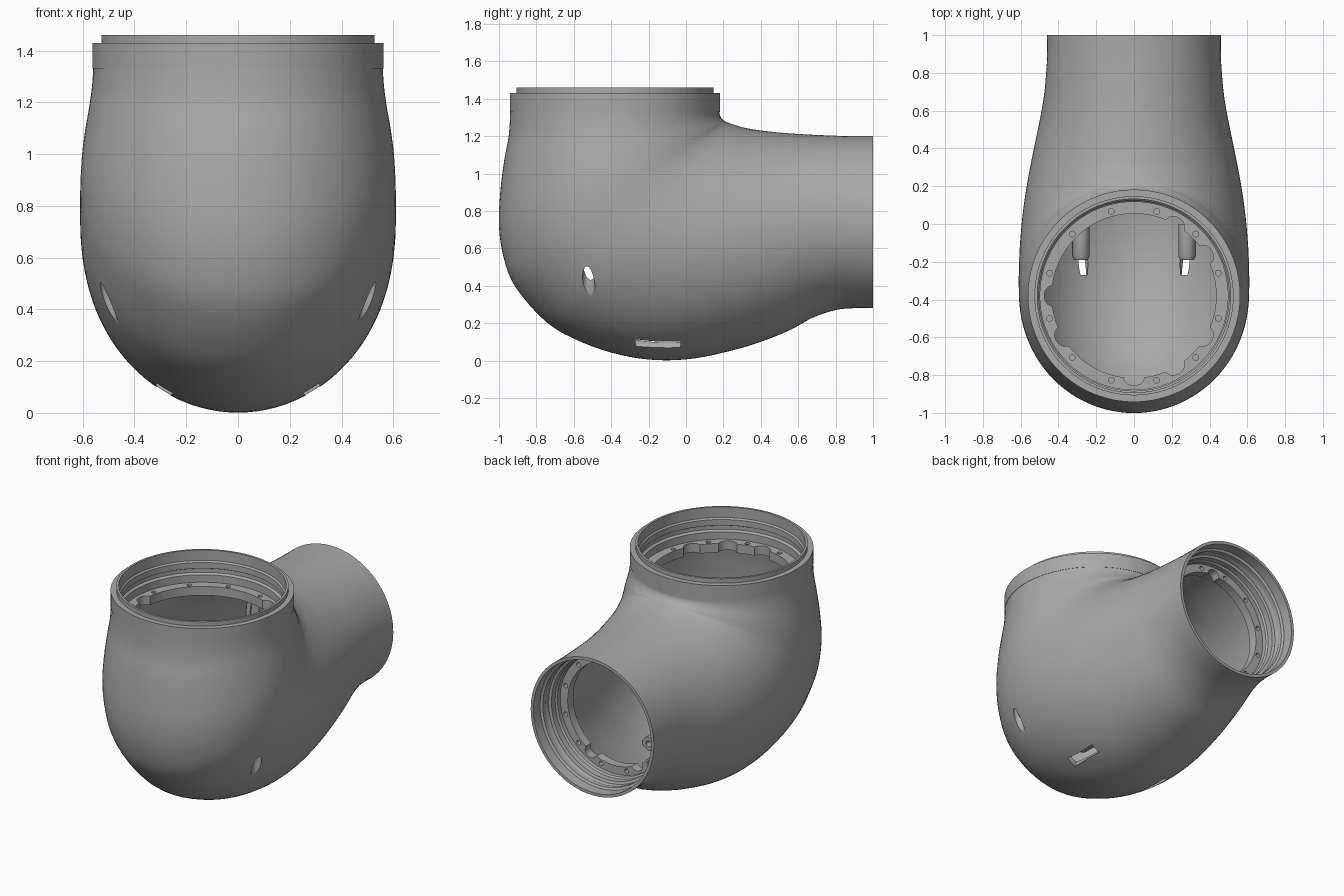
import bpy, bmesh, math
from mathutils import Matrix, Vector

if "Cube" in bpy.data.objects:
    bpy.data.objects.remove(bpy.data.objects["Cube"])

grey = bpy.data.materials.new("housing grey")
grey.use_nodes = True
grey.diffuse_color = (0.4, 0.4, 0.4, 1)
grey.node_tree.nodes["Principled BSDF"].inputs["Base Color"].default_value = (0.4, 0.4, 0.4, 1)

SEG = 96
COLLAR = Matrix.Translation((0, -0.38, 1.46))
TUBE = Matrix.Translation((0, 1, 0.74)) @ Matrix.Rotation(-math.pi / 2, 4, 'X')


def finish(name, bm):
    bmesh.ops.recalc_face_normals(bm, faces=bm.faces[:])
    mesh = bpy.data.meshes.new(name)
    bm.to_mesh(mesh)
    bm.free()
    mesh.materials.append(grey)
    ob = bpy.data.objects.new(name, mesh)
    bpy.context.collection.objects.link(ob)
    return ob


def skin(name, rings):
    """Closed surface through a loop of point rings."""
    bm = bmesh.new()
    loops = [[bm.verts.new(p) for p in ring] for ring in rings]
    for a, b in zip(loops, loops[1:] + loops[:1]):
        for i in range(len(a)):
            j = (i + 1) % len(a)
            bm.faces.new((a[i], a[j], b[j], b[i]))
    return finish(name, bm)


def circle(radius, z, matrix):
    """Ring about the local z axis; radius may depend on the angle."""
    pts = []
    for i in range(SEG * 2):
        a = math.pi * i / SEG
        r = radius(a) if callable(radius) else radius
        pts.append(matrix @ Vector((r * math.cos(a), r * math.sin(a), z)))
    return pts


def lathe(name, profile, matrix):
    return skin(name, [circle(r, z, matrix) for r, z in profile])


def rods(name, matrices, radius, length):
    bm = bmesh.new()
    for m in matrices:
        bmesh.ops.create_cone(bm, cap_ends=True, segments=24, radius1=radius,
                              radius2=radius, depth=length, matrix=m)
    return finish(name, bm)


def cut(ob, cutter):
    cutter.hide_render = True
    mod = ob.modifiers.new("holes", 'BOOLEAN')
    mod.operation, mod.solver, mod.object = 'DIFFERENCE', 'EXACT', cutter
    bpy.context.view_layer.objects.active = ob
    bpy.ops.object.modifier_apply(modifier=mod.name)
    bpy.data.objects.remove(cutter)


def smooth(ob, angle=30):
    bpy.ops.object.select_all(action='DESELECT')
    ob.select_set(True)
    bpy.context.view_layer.objects.active = ob
    bpy.ops.object.shade_smooth_by_angle(angle=math.radians(angle))


# Elbow stations: inner y, z; outer y, z; half width
stations = [
    (.18, 1.43, -.94, 1.43, .56), (.18, 1.33, -.94, 1.33, .56),
    (.182, 1.31, -.948, 1.2, .565), (.19, 1.295, -.972, 1.07, .575),
    (.20, 1.285, -.993, .9, .59), (.207, 1.281, -1, .72, .602),
    (.21, 1.279, -.975, .55, .608), (.213, 1.277, -.91, .39, .61),
    (.217, 1.276, -.74, .2, .61), (.22, 1.274, -.55, .095, .607),
    (.227, 1.271, -.35, .03, .6), (.24, 1.266, -.15, .002, .59),
    (.265, 1.258, .05, .012, .575), (.32, 1.243, .25, .055, .553),
    (.4, 1.23, .4, .1, .53), (.52, 1.217, .55, .16, .502),
    (.66, 1.208, .68, .23, .478), (.8, 1.202, .8, .27, .465),
    (.9, 1.2, .9, .28, .46), (1, 1.2, 1, .28, .46)]


def refine(rows, steps=4):
    """Smooth spline through the stations."""
    out = []
    for i in range(len(rows) - 1):
        p0, p1, p2, p3 = (rows[max(0, min(k, len(rows) - 1))] for k in range(i - 1, i + 3))
        for s in range(steps):
            t = s / steps
            out.append([b + t / 2 * (c - a + t * (2 * a - 5 * b + 4 * c - d
                        + t * (3 * (b - c) + d - a)))
                        for a, b, c, d in zip(p0, p1, p2, p3)])
    return out + [rows[-1]]


def section(row, wall=0.0):
    iy, iz, oy, oz, w = row
    inner, outer = Vector((0, iy, iz)), Vector((0, oy, oz))
    half = (outer - inner) / 2
    half *= 1 - wall / half.length
    mid = (inner + outer) / 2
    pts = []
    for i in range(SEG):
        a = math.tau * i / SEG
        pts.append(mid + half * math.cos(a) + Vector(((w - wall) * math.sin(a), 0, 0)))
    return pts


# Hollow elbow shell
rows = refine(stations)
shell = skin("elbow_shell", [section(r) for r in rows]
             + [section(r, 0.035 if i > 4 else 0.02) for i, r in enumerate(reversed(rows))])

# Screw access slots low in the shell
SIDES = (-1, 1)
TURN = Matrix.Rotation(math.pi / 2, 4, 'X')
cut(shell, rods("side_cutter", [Matrix.Translation((s * .5, -.52, .4)) for s in SIDES], .033, .36))
cut(shell, rods("under_cutter", [Matrix.Translation((s * .28, -.15, .1)) @ TURN for s in SIDES],
                .036, .24))
smooth(shell, 35)

# Stepped liners: outer band and raised lip on the collar, plain mouth on the tube
smooth(lathe("collar_liner", [
    (.562, -.13), (.562, -.03), (.527, -.03), (.527, 0), (.512, 0), (.512, -.07), (.503, -.08),
    (.503, -.12), (.512, -.125), (.512, -.15), (.497, -.16), (.497, -.27), (.53, -.27),
    (.53, -.13)], COLLAR))
smooth(lathe("tube_liner", [
    (.459, 0), (.442, 0), (.442, -.07), (.425, -.08), (.425, -.11), (.436, -.115),
    (.436, -.14), (.41, -.15), (.41, -.19), (.4, -.2), (.4, -.3), (.43, -.3), (.45, -.1)], TUBE))


# Bolt flanges with scalloped openings and twelve holes each
def flange(name, matrix, outer, bore, bolt, z, notches):
    def opening(a):
        r = bore
        for n in notches:
            d = abs((math.degrees(a) - n + 180) % 360 - 180)
            if d < 7:
                r = bore + 0.04 * math.sqrt(1 - (d / 7) ** 2)
        return r
    ring = lathe(name, [(outer, z), (opening, z), (opening, z - .06), (outer, z - .06)], matrix)
    spots = []
    for k in range(12):
        a = math.radians(15 + 30 * k)
        spots.append(matrix @ Matrix.Translation((bolt * math.cos(a), bolt * math.sin(a), z)))
    cut(ring, rods(name + "_cutter", spots, .015, .08))
    smooth(ring)


flange("collar_flange", COLLAR, .51, .435, .462, -.21, (30, 60, 180, 210, 270, 300, 330))
flange("tube_flange", TUBE, .415, .345, .372, -.23, (60, 120, 270))

# Hollow screw bosses on the floor of the shell
for s, side in zip(SIDES, ("right", "left")):
    place = Matrix.Translation((s * .28, 0, .17)) @ Matrix.Rotation(-math.pi / 2, 4, 'X')
    smooth(lathe(side + "_screw_boss",
                 [(.045, 0), (.02, 0), (.02, -.19), (.035, -.19), (.045, -.17)], place))
